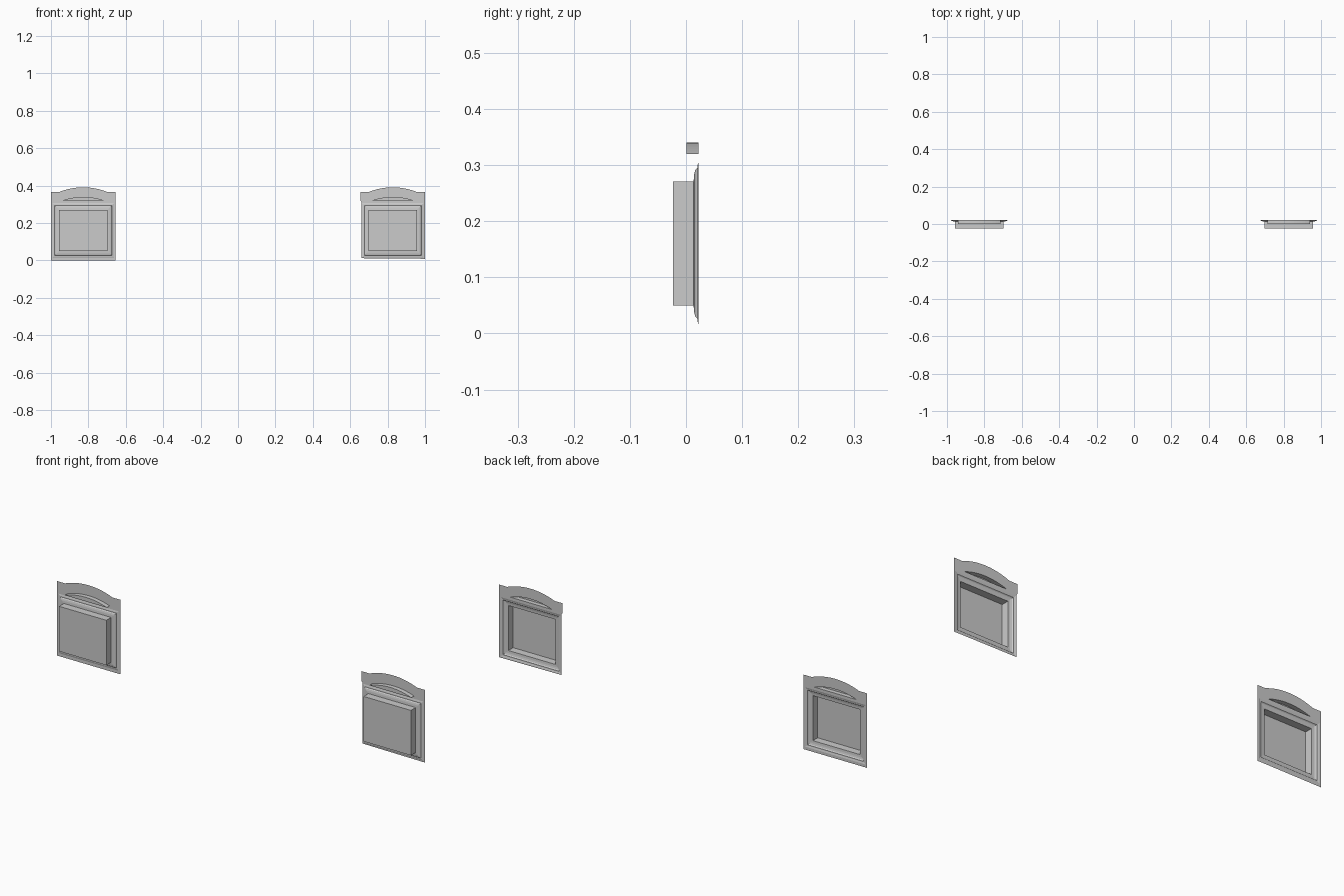
import bpy, bmesh, math

if "Cube" in bpy.data.objects:
    bpy.data.objects.remove(bpy.data.objects["Cube"])

BACK, FRONT, SLOT_Y = 0.0225, -0.0235, 0.001
BOX = (-0.1285, 0.1285, 0.05, 0.271)   # x0, x1, z0, z1 relative to panel centre


def arc(x0, x1, z, rise, n=16):
    """Shallow circular arc from x0 to x1, bulging upward."""
    half = abs(x1 - x0) / 2
    r = (half * half + rise * rise) / (2 * rise)
    a = math.asin(half / r)
    mid, s = (x0 + x1) / 2, (1 if x1 > x0 else -1)
    return [(mid + s * r * math.sin(t), z + rise - r + r * math.cos(t))
            for t in (-a + 2 * a * i / n for i in range(n + 1))]


def rect(out):
    x0, x1, z0, z1 = BOX
    return [(x0 - out, z0 - out), (x1 + out, z0 - out),
            (x1 + out, z1 + out), (x0 - out, z1 + out)]


def finish(name, bm, cx):
    for f in bm.faces:
        f.normal_update()
    me = bpy.data.meshes.new(name)
    bm.to_mesh(me)
    bm.free()
    ob = bpy.data.objects.new(name, me)
    ob.location.x = cx
    bpy.context.collection.objects.link(ob)
    return ob


def sheet(name, loops, cx):
    """Flat sheet facing the front; the first loop is the outline, the rest holes."""
    bm = bmesh.new()
    edges = []
    for loop in loops:
        vs = [bm.verts.new((x, BACK, z)) for x, z in loop]
        edges += [bm.edges.new((vs[i - 1], vs[i])) for i in range(len(vs))]
    bmesh.ops.triangle_fill(bm, use_beauty=True, use_dissolve=False,
                            edges=edges, normal=(0, -1, 0))
    for f in bm.faces:
        f.normal_update()
        if f.normal.y > 0:
            f.normal_flip()
    return finish(name, bm, cx)


def pressed(name, rings, cx, cap=True):
    """Skin successive (loop, y) rings, closing the front when capped."""
    bm = bmesh.new()
    rows = [[bm.verts.new((x, y, z)) for x, z in loop] for loop, y in rings]
    for a, b in zip(rows, rows[1:]):
        for i in range(len(a)):
            bm.faces.new((a[i - 1], a[i], b[i], b[i - 1]))
    if cap:
        bm.faces.new(rows[-1])
    return finish(name, bm, cx)


# moulding profile: outset from the box and depth
PROFILE = [(0.0355, BACK), (0.028, 0.0205), (0.024, 0.0205), (0.02, 0.0165),
           (0.012, 0.0145), (0.0, 0.0135)]
slot = [(-0.114, 0.320), (0.114, 0.320)] + arc(0.114, -0.114, 0.320, 0.020)[1:-1]
arch = arc(0.129, -0.129, 0.366, 0.025)

for side, cx in (("left", -0.8275), ("right", 0.8275)):
    # arched backplate, trimmed along the inner and lower edges on the right panel
    if side == "left":
        low = [(-0.1725, 0.366), (-0.1725, 0.0), (0.1725, 0.0), (0.1725, 0.366)]
    else:
        low = [(-0.1725, 0.366), (-0.1725, 0.318), (-0.167, 0.313),
               (-0.167, 0.012), (0.1725, 0.009), (0.1725, 0.366)]
    sheet(side + "_backplate", [low + arch, rect(PROFILE[0][0]), slot], cx)
    # stepped moulding, deep panel box and arched slot
    pressed(side + "_moulding", [(rect(o), y) for o, y in PROFILE], cx, cap=False)
    pressed(side + "_panel_box", [(rect(0), PROFILE[-1][1]), (rect(0), FRONT)], cx)
    pressed(side + "_arched_slot", [(slot, BACK), (slot, SLOT_Y)], cx)
